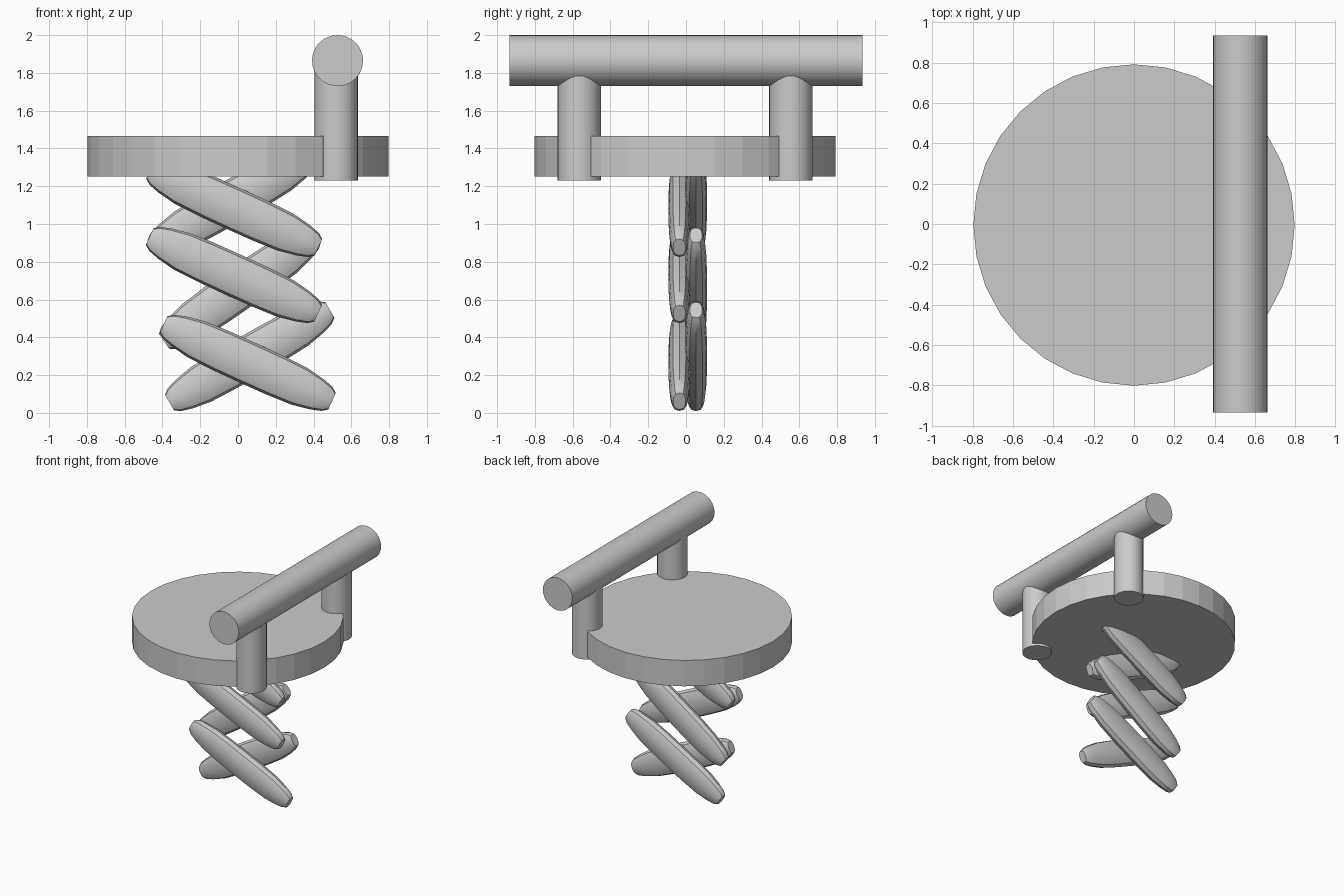
import bpy, bmesh, math
from mathutils import Matrix

if "Cube" in bpy.data.objects:
    bpy.data.objects.remove(bpy.data.objects["Cube"])


def finish(name, bm, matrix, smooth):
    bmesh.ops.recalc_face_normals(bm, faces=bm.faces)
    mesh = bpy.data.meshes.new(name)
    bm.to_mesh(mesh)
    bm.free()
    ob = bpy.data.objects.new(name, mesh)
    bpy.context.collection.objects.link(ob)
    ob.matrix_world = matrix
    if smooth:
        bpy.ops.object.select_all(action='DESELECT')
        bpy.context.view_layer.objects.active = ob
        ob.select_set(True)
        bpy.ops.object.shade_smooth_by_angle(angle=math.radians(30))
    return ob


def cylinder(name, loc, radius, depth, rot_x=0.0, smooth=True):
    bm = bmesh.new()
    bmesh.ops.create_cone(bm, cap_ends=True, segments=32,
                          radius1=radius, radius2=radius, depth=depth)
    return finish(name, bm, Matrix.Translation(loc) @ Matrix.Rotation(rot_x, 4, 'X'), smooth)


# Half of a link: distance from centre, half height, half thickness
HALF = [(0.15, 0.112, 0.058), (0.30, 0.106, 0.055), (0.40, 0.088, 0.049),
        (0.46, 0.070, 0.042), (0.49, 0.048, 0.033)]
STATIONS = [(-x, h, w) for x, h, w in reversed(HALF)] + [(0, 0.113, 0.059)] + HALF


def link(name, x, y, z, angle):
    bm = bmesh.new()
    sides, rings = 12, []
    for px, h, w in STATIONS:
        ring = []
        for i in range(sides):
            a = 2 * math.pi * i / sides
            c, s = math.cos(a), math.sin(a)
            # slightly squared oval cross-section
            ring.append(bm.verts.new((px, w * math.copysign(abs(c) ** 0.75, c),
                                      h * math.copysign(abs(s) ** 0.85, s))))
        rings.append(ring)
    for a, b in zip(rings, rings[1:]):
        for i in range(sides):
            j = (i + 1) % sides
            bm.faces.new((a[i], a[j], b[j], b[i]))
    bm.faces.new(rings[0])
    bm.faces.new(rings[-1])
    m = Matrix.Translation((x, y, z)) @ Matrix.Rotation(-math.radians(angle), 4, 'Y')
    return finish(name, bm, m, True)


# Round platform
cylinder("platform", (0, -0.005, 1.358), 0.797, 0.215, smooth=False)

# Handle bar on two posts
cylinder("handle_bar", (0.527, 0, 1.865), 0.135, 1.87, math.pi / 2)
for side, y in (("front", -0.565), ("back", 0.555)):
    cylinder(side + "_post", (0.52, y, 1.54), 0.115, 0.62)

# Scissor links: front layer falls to the right, back layer rises
for i, (x, z) in enumerate([(0.052, 0.265), (-0.022, 0.73), (-0.02, 1.08)]):
    link(f"front_link_{i + 1}", x, -0.035, z, -24.5)
for i, (x, z, ang) in enumerate([(0.062, 0.30, 30), (0.01, 0.66, 35), (-0.03, 1.12, 30)]):
    link(f"back_link_{i + 1}", x, 0.053, z, ang)
